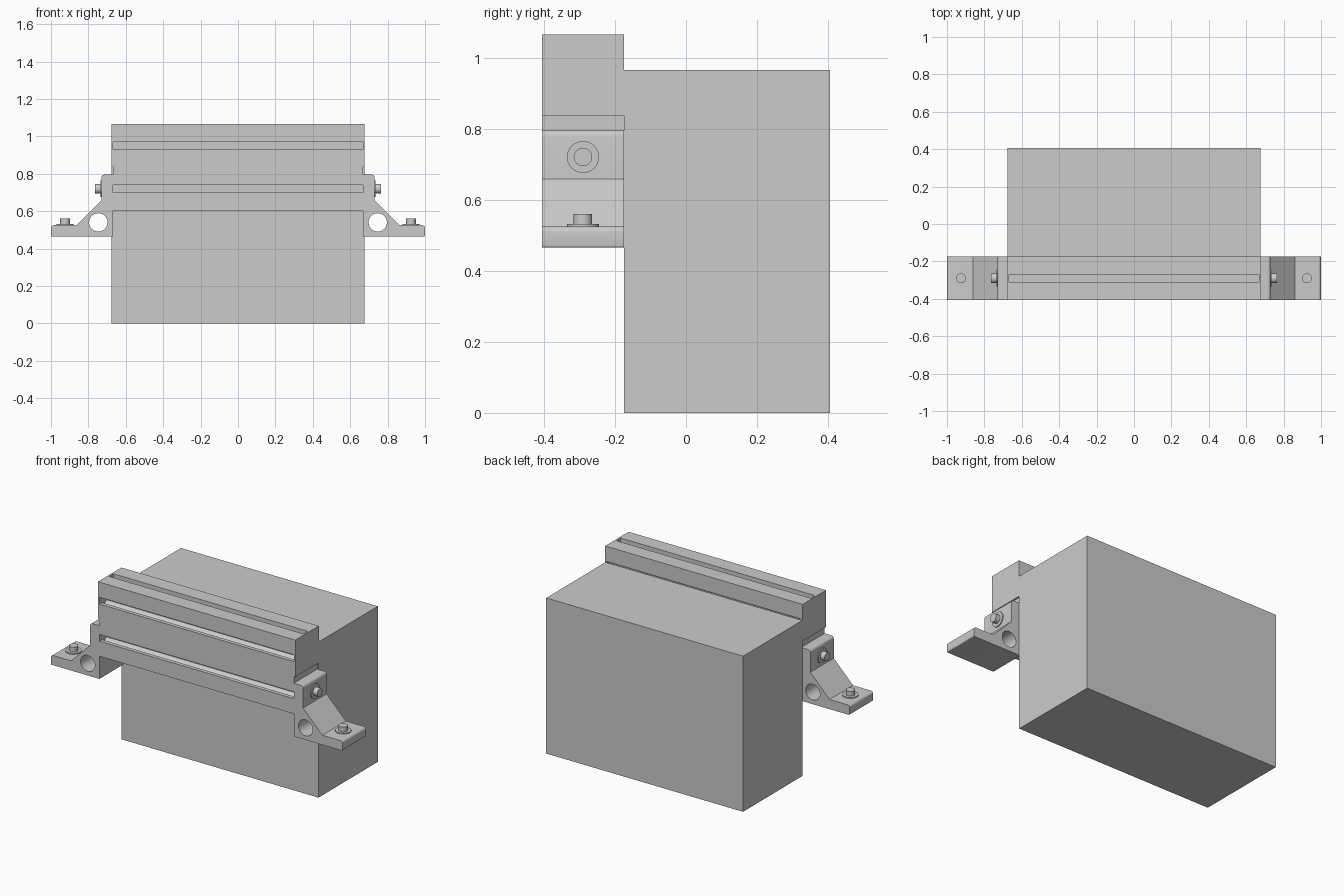
import bpy
from math import cos, sin, pi, radians
from mathutils import Matrix, Vector

if "Cube" in bpy.data.objects:
    bpy.data.objects.remove(bpy.data.objects["Cube"])

Y0, Y1 = -0.405, -0.175          # front and back of the rail
YC = (Y0 + Y1) / 2
W = Y1 - Y0


def smooth(ob):
    bpy.ops.object.select_all(action='DESELECT')
    ob.select_set(True)
    bpy.context.view_layer.objects.active = ob
    bpy.ops.object.shade_smooth_by_angle(angle=radians(25))


def extrude(name, loops, length, matrix):
    """Filled 2D outline (later loops are holes) extruded along its normal."""
    cu = bpy.data.curves.new(name, 'CURVE')
    cu.dimensions = '2D'
    cu.fill_mode = 'BOTH'
    cu.extrude = length / 2
    for pts in loops:
        sp = cu.splines.new('POLY')
        sp.points.add(len(pts) - 1)
        for p, (u, v) in zip(sp.points, pts):
            p.co = (u, v, 0, 1)
        sp.use_cyclic_u = True
    tmp = bpy.data.objects.new(name + "_outline", cu)
    bpy.context.collection.objects.link(tmp)
    bpy.context.view_layer.update()
    me = bpy.data.meshes.new_from_object(
        tmp.evaluated_get(bpy.context.evaluated_depsgraph_get()))
    bpy.data.objects.remove(tmp)
    me.transform(matrix)
    ob = bpy.data.objects.new(name, me)
    bpy.context.collection.objects.link(ob)
    smooth(ob)
    return ob


def block(name, lo, hi):
    lo, hi = Vector(lo), Vector(hi)
    bpy.ops.mesh.primitive_cube_add(size=1, location=(lo + hi) / 2)
    ob = bpy.context.object
    ob.name = name
    ob.data.transform(Matrix.Diagonal((*(hi - lo), 1)))
    return ob


def disc(name, base, axis, r, h):
    axis = Vector(axis)
    bpy.ops.mesh.primitive_cylinder_add(
        vertices=32, radius=r, depth=h, location=Vector(base) + axis * h / 2,
        rotation=axis.to_track_quat('Z', 'Y').to_euler())
    bpy.context.object.name = name
    smooth(bpy.context.object)


def arc(cx, cy, r, a0, a1, n):
    return [(cx + r * cos(radians(a0 + (a1 - a0) * i / n)),
             cy + r * sin(radians(a0 + (a1 - a0) * i / n))) for i in range(n + 1)]


# Main box
block("main_box", (-0.675, Y1, 0), (0.675, 0.405, 0.965))

# Slotted rail: walk round the outline, cutting a T-slot at each position
SLOT = [(-0.021, 0), (-0.021, 0.024), (-0.048, 0.024), (-0.048, 0.036), (-0.02, 0.068),
        (0.02, 0.068), (0.048, 0.036), (0.048, 0.024), (0.021, 0.024), (0.021, 0)]
outline = []
corner = Vector((Y0, 0.605))
for direction, size, slots in (((1, 0), W, (0.115,)),
                               ((0, 1), 0.46, (0.115, 0.345)),
                               ((-1, 0), W, (0.115,)),
                               ((0, -1), 0.46, (0.115, 0.345))):
    d = Vector(direction)
    inward = Vector((-d.y, d.x))
    outline.append(tuple(corner))
    for c in slots:
        outline += [tuple(corner + d * (c + a) + inward * b) for a, b in SLOT]
    corner = corner + d * size
to_yz = Matrix(((0, 0, 1, 0), (1, 0, 0, 0), (0, 1, 0, 0), (0, 0, 0, 1)))
extrude("slotted_rail", [outline], 1.334, to_yz)

# Each end: cap, bracket with hole, and two bolts
to_xz = Matrix.Translation((0, YC, 0)) @ Matrix.Rotation(pi / 2, 4, 'X')
for s, side in ((-1, "left"), (1, "right")):
    xs = sorted((s * 0.667, s * 0.677))
    block(side + "_end_cap", (xs[0], Y0, 0.837), (xs[1], Y1, 1.065))

    prof = [(0.667, 0.465)]
    prof += arc(0.993, 0.472, 0.007, -90, 0, 3)
    prof += arc(0.984, 0.509, 0.016, 0, 90, 6)
    prof += [(0.862, 0.525), (0.73, 0.658)]
    prof += arc(0.714, 0.779, 0.016, 0, 90, 6)
    prof += [(0.667, 0.795)]
    hole = arc(0.747, 0.54, 0.049, 0, 352.5, 47)
    extrude(side + "_bracket",
            [[(s * x, z) for x, z in loop] for loop in (prof, hole)], W, to_xz)

    for part, base, axis in (("side_bolt", (s * 0.729, YC, 0.72), (s, 0, 0)),
                             ("foot_bolt", (s * 0.925, YC, 0.524), (0, 0, 1))):
        disc(f"{side}_{part}_washer", base, axis, 0.045, 0.007)
        disc(f"{side}_{part}_head", base, axis, 0.026, 0.036)
